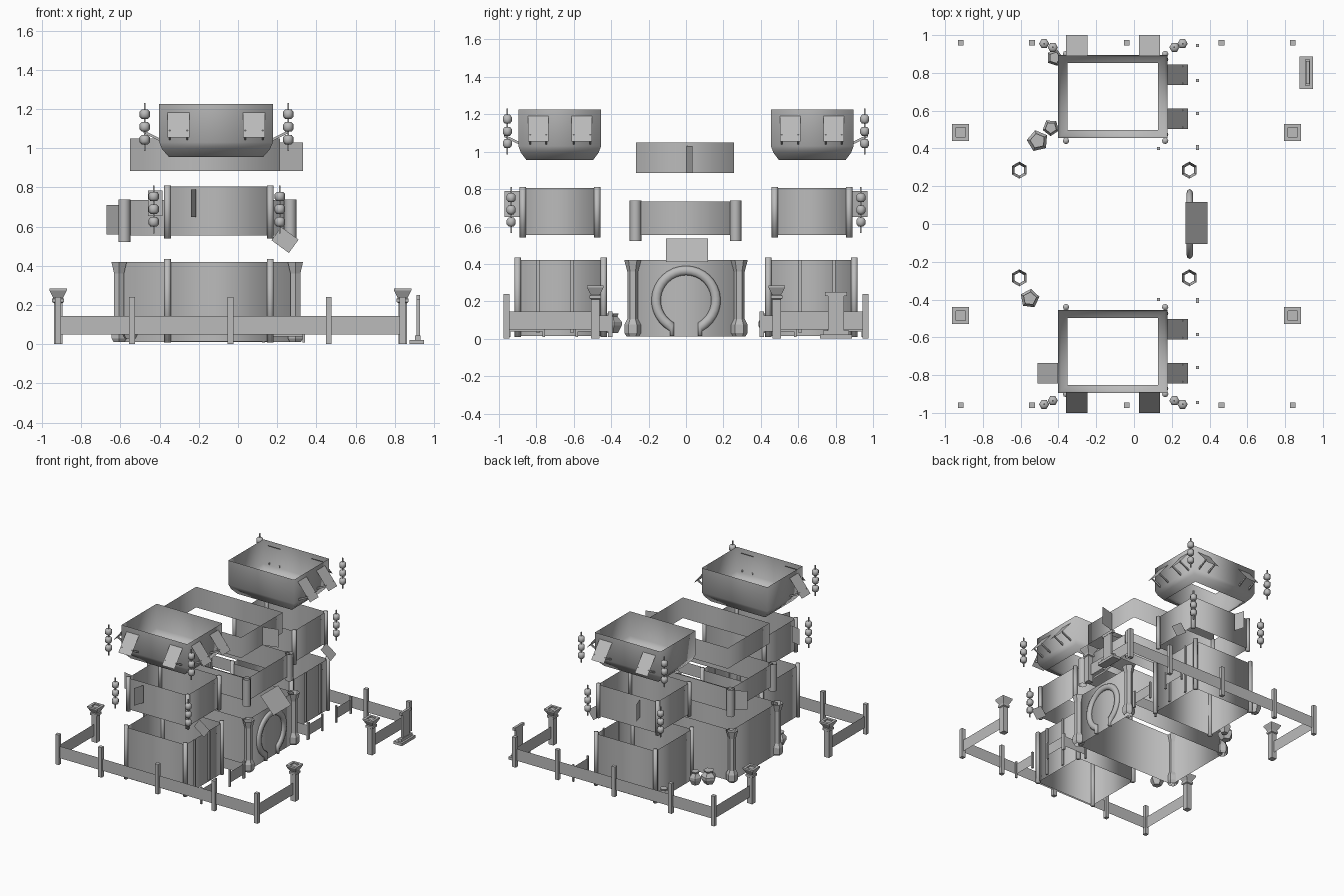
import bpy, math
from mathutils import Vector

old = bpy.data.objects.get("Cube")
if old:
    bpy.data.objects.remove(old)

grey = bpy.data.materials.new("plain_grey")
grey.use_nodes = True
grey.diffuse_color = (0.5, 0.5, 0.5, 1)
grey.node_tree.nodes["Principled BSDF"].inputs["Base Color"].default_value = (0.5, 0.5, 0.5, 1)


def build(name, verts, faces, smooth=False):
    me = bpy.data.meshes.new(name)
    me.from_pydata(verts, [], faces)
    me.materials.append(grey)
    for p in me.polygons:
        p.use_smooth = smooth
    ob = bpy.data.objects.new(name, me)
    bpy.context.scene.collection.objects.link(ob)
    return ob


def loft(name, rings, smooth=False, cap=False):
    """Join equal rings of points into a tube."""
    n = len(rings[0])
    faces = [(r * n + i, r * n + (i + 1) % n, (r + 1) * n + (i + 1) % n, (r + 1) * n + i)
             for r in range(len(rings) - 1) for i in range(n)]
    if cap:
        faces += [tuple(reversed(range(n))), tuple(range((len(rings) - 1) * n, len(rings) * n))]
    return build(name, [p for ring in rings for p in ring], faces, smooth)


def rect(cx, cy, hx, hy, z):
    return [(cx - hx, cy - hy, z), (cx + hx, cy - hy, z), (cx + hx, cy + hy, z), (cx - hx, cy + hy, z)]


def walls(name, x0, x1, y0, y1, z0, z1):
    c = ((x0 + x1) / 2, (y0 + y1) / 2, (x1 - x0) / 2, (y1 - y0) / 2)
    return loft(name, [rect(*c, z0), rect(*c, z1)], True)


def box(name, x, y, hx, hy, z0, z1):
    return loft(name, [rect(x, y, hx, hy, z0), rect(x, y, hx, hy, z1)], cap=True)


def turned(name, x, y, profile, sides, smooth=False, cap=True, turn=0.0):
    """Column from a profile of (radius, height)."""
    rings = [[(x + r * math.cos(turn + i * math.tau / sides), y + r * math.sin(turn + i * math.tau / sides), z)
              for i in range(sides)] for r, z in profile]
    return loft(name, rings, smooth, cap)


def upright(name, a, b, z0, z1):
    """Thin standing sheet between two plan points."""
    return build(name, [(*a, z0), (*b, z0), (*b, z1), (*a, z1)], [(0, 1, 2, 3)])


def awning(name, foot, out, half, reach, ztop, zlow):
    """Sloping sheet hung on a wall, with two struts."""
    o = Vector((*out, 0))
    s = Vector((-out[1], out[0], 0)) * half
    f = Vector((*foot, 0))
    up, low = Vector((0, 0, ztop)), Vector((0, 0, zlow))
    build(name, [f - s + up, f + s + up, f + s + o * reach + low, f - s + o * reach + low], [(0, 1, 2, 3)])
    for k in (-0.8, 0.8):
        a = f + s * k + low - Vector((0, 0, 0.01))
        b = f + s * k + o * reach * 0.75 + low + Vector((0, 0, 0.03))
        w = Vector((0, 0, 0.007))
        d = s.normalized() * 0.004
        loft(name + "_strut", [[p - w - d, p - w + d, p + w + d, p + w - d] for p in (a, b)], cap=True)


def lantern_string(x, y, z0):
    box("lantern_rod", x, y, 0.004, 0.004, z0, z0 + 0.245)
    for k in range(3):
        z = z0 + 0.035 + k * 0.065
        turned("lantern", x, y, [(0.016, z), (0.027, z + 0.012), (0.027, z + 0.036), (0.016, z + 0.048)],
               6, True)


# Two mirrored side towers
X0, X1 = -0.36, 0.165
for s in (-1, 1):
    def span(a, b):
        return (min(s * a, s * b), max(s * a, s * b))

    walls("tower_ground_wall", X0, X1, *span(0.44, 0.9), 0.015, 0.42)
    walls("tower_middle_wall", X0, X1, *span(0.47, 0.875), 0.555, 0.805)
    loft("tower_top_wall", [rect(-0.112, s * 0.675, hx, hy, z) for hx, hy, z in
                            ((0.24, 0.178, 0.955), (0.275, 0.208, 0.995), (0.29, 0.221, 1.03), (0.29, 0.221, 1.225))], True)
    for x in (X0, X1):
        for y in (0.44, 0.9):
            turned("ground_post", x, s * y, [(0.017, 0.01), (0.017, 0.435)], 8, True)
        for y in (0.475, 0.872):
            turned("middle_post", x, s * y, [(0.017, 0.54), (0.017, 0.81)], 8, True)
    for y in (0.61, 0.79):
        box("door_post", 0.17, s * y, 0.008, 0.008, 0.03, 0.42)

    # Awnings over the top windows
    for x in (-0.303, 0.082):
        awning("outer_awning", (x, s * 0.89), (0, s), 0.056, 0.11, 1.19, 1.055)
    for y in (0.557, 0.79):
        awning("gate_side_awning", (0.178, s * y), (1, 0), 0.055, 0.108, 1.19, 1.055)
    if s < 0:
        awning("left_awning", (-0.402, s * 0.79), (-1, 0), 0.055, 0.108, 1.19, 1.055)

    # Hanging lanterns
    for x, y, z in ((-0.476, 0.955, 0.985), (0.257, 0.955, 0.985), (-0.43, 0.935, 0.565), (0.214, 0.935, 0.565)):
        lantern_string(x, s * y, z)

    # Signs
    upright("wall_sign", (-0.215, s * 0.89), (-0.24, s * 0.97), 0.65, 0.79)
    a = math.radians(-36)
    corners = [(u * math.cos(a) - v * math.sin(a), u * math.sin(a) + v * math.cos(a))
               for u, v in ((-0.055, -0.042), (0.055, -0.042), (0.055, 0.042), (-0.055, 0.042))]
    build("tilted_sign", [(0.24 + u, s * 0.8, 0.532 + v) for u, v in corners], [(0, 1, 2, 3)])

    # Low yard fences
    for p, q in (((0.13, 0.4), (0.336, 0.4)), ((0.336, 0.41), (0.336, 0.585)), ((0.336, 0.76), (0.336, 0.945))):
        p, q = (p[0], s * p[1]), (q[0], s * q[1])
        upright("yard_fence", p, q, 0.04, 0.125)
        for e in (p, q):
            box("yard_fence_post", *e, 0.007, 0.007, 0.01, 0.145)

    # Outer fence with flared end posts
    xs = (-0.918, -0.54, -0.038, 0.463, 0.84)
    upright("long_fence", (xs[0], s * 0.96), (xs[-1], s * 0.96), 0.05, 0.145)
    for x in xs:
        box("fence_post", x, s * 0.96, 0.015, 0.015, 0.0, 0.24)
    for x in (xs[0], xs[-1]):
        upright("short_fence", (x, s * 0.96), (x, s * 0.485), 0.05, 0.145)
        loft("lamp_post", [rect(x, s * 0.485, h, h, z) for h, z in
                           ((0.022, 0.0), (0.022, 0.21), (0.03, 0.215), (0.03, 0.232), (0.024, 0.235),
                            (0.045, 0.275), (0.045, 0.285), (0.025, 0.285), (0.025, 0.275))], cap=True)

upright("left_wall_sign", (-0.385, -0.79), (-0.46, -0.775), 0.655, 0.785)

# Central hall, three storeys
walls("hall_ground_wall", -0.605, 0.29, -0.29, 0.29, 0.012, 0.42)
walls("hall_middle_wall", -0.58, 0.27, -0.27, 0.27, 0.555, 0.735)
walls("hall_top_wall", -0.55, 0.215, -0.268, 0.257, 0.885, 1.05)
column = ((0.033, 0.012), (0.044, 0.03), (0.044, 0.075), (0.029, 0.105), (0.029, 0.36), (0.045, 0.42))
for y in (-0.285, 0.285):
    for x in (-0.607, 0.293):
        turned("hall_column", x, y, column, 6, cap=False, turn=math.pi / 6)
for y in (-0.27, 0.265):
    for x in (-0.58, 0.267):
        turned("hall_middle_column", x, y, [(0.031, 0.522), (0.031, 0.738)], 8, True, False)
upright("hall_sign", (0.215, 0.003), (0.332, 0.035), 0.885, 1.03)
upright("hall_left_sign", (-0.585, 0.23), (-0.672, 0.18), 0.56, 0.71)

# Gate ring, open at the bottom, and its canopy
rings = []
steps = 28
for i in range(steps + 1):
    t = math.radians(-62 + 304 * i / steps)
    rings.append([(0.295 + 0.018 * math.sin(u), (0.16 + 0.025 * math.cos(u)) * math.cos(t),
                   0.205 + (0.16 + 0.025 * math.cos(u)) * math.sin(t))
                  for u in [k * math.tau / 8 for k in range(8)]])
for t in (0, -1):
    foot = [(x, y, 0.015) for x, y, z in rings[t]]
    rings.insert(0 if t == 0 else len(rings), foot)
loft("gate_ring", rings, True, True)
build("gate_canopy", [(0.272, -0.107, 0.535), (0.272, 0.117, 0.535), (0.389, 0.117, 0.41), (0.389, -0.107, 0.41)],
      [(0, 3, 2, 1)])

# Pots on the ground
for i, (x, y, r) in enumerate(((-0.42, 0.88, 0.045), (-0.44, 0.51, 0.045), (-0.51, 0.44, 0.058), (-0.552, -0.395, 0.052))):
    turned("pot", x, y, [(r * 0.6, 0.03), (r, 0.07), (r, 0.09), (r * 0.55, 0.12), (r * 0.7, 0.135)], 5, turn=i * 0.9)

# Notice stand beside the fence
box("stand_base", 0.912, 0.802, 0.036, 0.086, 0.0, 0.022)
box("stand_step", 0.918, 0.802, 0.014, 0.07, 0.022, 0.045)
box("stand_board", 0.92, 0.802, 0.008, 0.042, 0.045, 0.235)
box("stand_cap", 0.92, 0.802, 0.01, 0.06, 0.228, 0.25)
